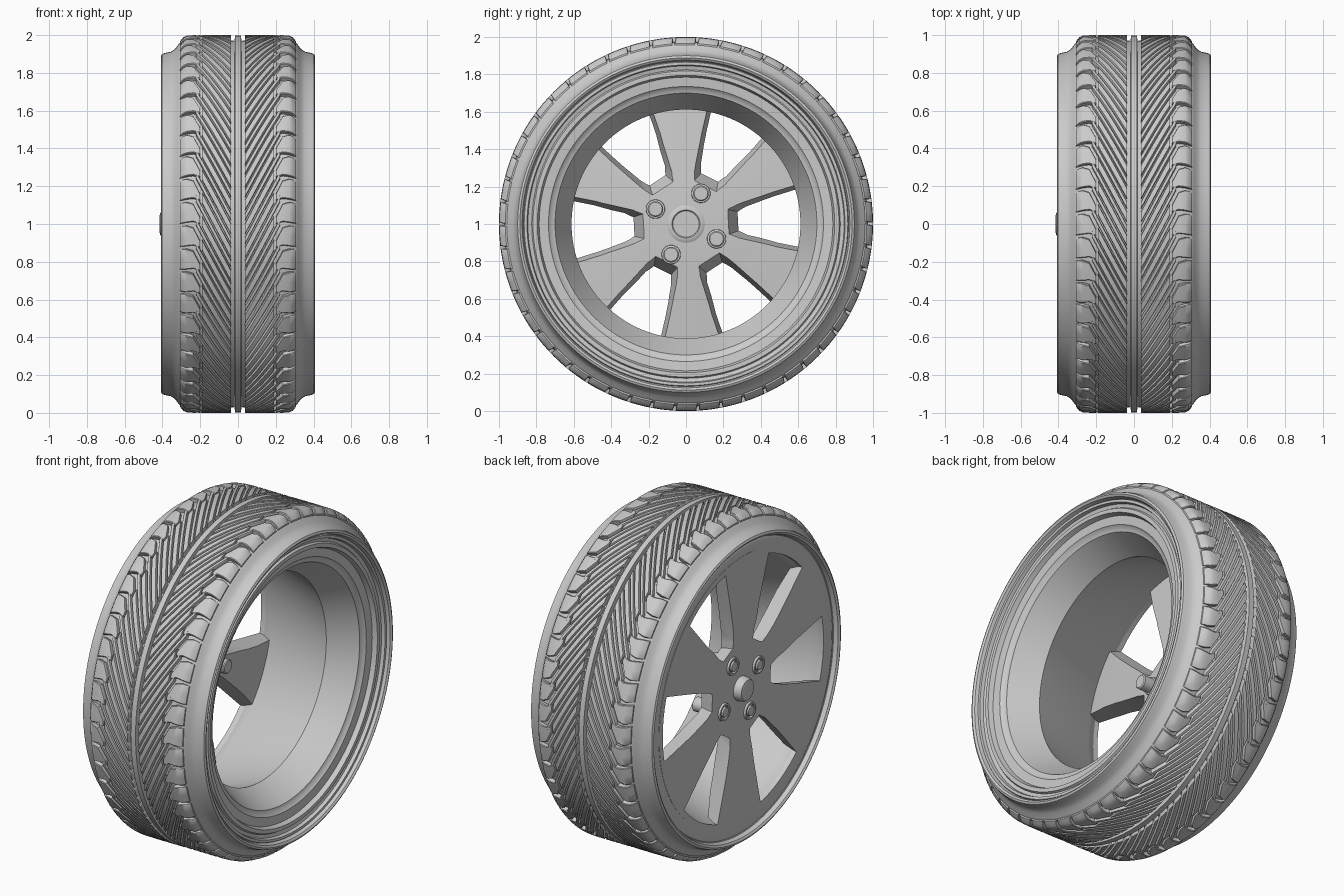
import bpy, bmesh
from math import sin, cos, pi, radians
from mathutils import Vector

cube = bpy.data.objects.get("Cube")
if cube:
    bpy.data.objects.remove(cube)

grey = bpy.data.materials.new("plain grey")
grey.use_nodes = True
GREY = (0.6, 0.6, 0.6, 1)
grey.diffuse_color = GREY
grey.node_tree.nodes["Principled BSDF"].inputs["Base Color"].default_value = GREY


def finish(name, bm, angle=35):
    """Turn a bmesh into a shaded object."""
    bmesh.ops.remove_doubles(bm, verts=bm.verts, dist=0.0002)
    bmesh.ops.recalc_face_normals(bm, faces=bm.faces)
    mesh = bpy.data.meshes.new(name)
    bm.to_mesh(mesh)
    bm.free()
    mesh.materials.append(grey)
    ob = bpy.data.objects.new(name, mesh)
    bpy.context.collection.objects.link(ob)
    bpy.ops.object.select_all(action='DESELECT')
    ob.select_set(True)
    bpy.context.view_layer.objects.active = ob
    bpy.ops.object.shade_smooth_by_angle(angle=radians(angle))
    return ob


def polar(x, r, a):
    """Point on the wheel: a = 0 at the front, rising with a."""
    return Vector((x, -r * cos(a), 1 + r * sin(a)))


def lathe(name, profile, steps=96, y=0, z=1, closed=False):
    """Spin (x, radius) points about an axis along x."""
    bm = bmesh.new()
    vs = [bm.verts.new((x, y, z + r)) for x, r in profile]
    pairs = list(zip(vs, vs[1:])) + ([(vs[-1], vs[0])] if closed else [])
    es = [bm.edges.new(p) for p in pairs]
    bmesh.ops.spin(bm, geom=vs + es, cent=(0, y, z), axis=(1, 0, 0),
                   angle=2 * pi, steps=steps, use_duplicate=False)
    return finish(name, bm)


# Tyre body: half profile mirrored to the other side
half = [(0.016, 0.998), (0.018, 0.97), (0.2, 0.975), (0.27, 0.973), (0.3, 0.966),
        (0.316, 0.95), (0.332, 0.928), (0.355, 0.912), (0.385, 0.906), (0.402, 0.9),
        (0.408, 0.888), (0.4, 0.876), (0.375, 0.868), (0.36, 0.84)]
lathe("tyre_body", [(-x, r) for x, r in reversed(half)] + half, 160, closed=True)


# Tread blocks
def crown(x):
    return 1.0 - 0.4 * max(0, abs(x) - 0.2) ** 2 - 20 * max(0, abs(x) - 0.27) ** 2


def block(bm, stations):
    """Raised strip through (x, start angle, end angle) stations."""
    rows = []
    for x, a, b in stations:
        top, low, c = crown(x), crown(x) - 0.03, 0.004
        ring = [(low, a), (top - c, a), (top, a + c), (top, (a + b) / 2),
                (top, b - c), (top - c, b), (low, b)]
        rows.append([bm.verts.new(polar(x, r, t)) for r, t in ring])
    for p, q in zip(rows, rows[1:]):
        for i in range(6):
            bm.faces.new((p[i], p[i + 1], q[i + 1], q[i]))
    bm.faces.new(rows[0])
    bm.faces.new(rows[-1])


COUNT = 50
PITCH = 2 * pi / COUNT
SLOPE = 1.9


def rib(side, start, lo, hi, width):
    n = 5
    xs = [lo + (hi - lo) * i / n for i in range(n + 1)]
    return [(side * x, start + SLOPE * x, start + SLOPE * x + width) for x in xs]


bm = bmesh.new()
for k in range(COUNT):
    a = k * PITCH
    for side in (-1, 1):
        # one broad and one slim slanted rib
        block(bm, rib(side, a, 0.036, 0.19, 0.058))
        block(bm, rib(side, a + 0.073, 0.036, 0.222, 0.038))
        # shoulder block with a slanted inner tooth
        s = a + SLOPE * 0.19 + 0.01
        block(bm, [(side * 0.2, s + 0.006, s + 0.04),
                   (side * 0.237, s + 0.018, s + 0.113),
                   (side * 0.27, s + 0.014, s + 0.123),
                   (side * 0.29, s + 0.01, s + 0.12),
                   (side * 0.308, s + 0.006, s + 0.116)])
finish("tread_blocks", bm)

# Rim barrel: stepped inner flange, throat, flared front lip
lathe("rim_barrel", [(0.37, 0.872), (0.385, 0.865), (0.385, 0.85), (0.365, 0.845),
                     (0.36, 0.825), (0.372, 0.818), (0.372, 0.795), (0.345, 0.785),
                     (0.34, 0.735), (0.325, 0.72), (0.32, 0.7), (0.16, 0.612),
                     (-0.3, 0.745), (-0.365, 0.77), (-0.378, 0.785), (-0.38, 0.845),
                     (-0.37, 0.868), (-0.3, 0.85), (0.16, 0.65),
                     (0.3, 0.84)], 128, closed=True)

# Spoked disc: dished plate with six tapered windows cut out
disc = lathe("spoked_disc", [(-0.365, 0), (-0.365, 0.22), (-0.378, 0.4), (-0.381, 0.8),
                             (-0.32, 0.775), (-0.3, 0.75), (-0.28, 0.6), (-0.27, 0.28),
                             (-0.262, 0.22), (-0.262, 0)], 120)


def window_outline(inner, spread):
    """Window outline: widened by spread on each flank."""
    outer, wide = 0.765, radians(14.5) + spread / 0.765
    pts = []
    for r, deg in ((inner, 10), (inner + 0.05, 13), (0.5, 14.5)):
        pts.append((r, radians(deg) + spread / r))
    right = pts + [(outer, wide * t) for t in (1, 0.66, 0.33)]
    return right + [(outer, 0)] + [(r, -a) for r, a in reversed(right)]


bm = bmesh.new()
for k in range(6):
    turn = k * pi / 3 + radians(-3)
    front, back = [
        [bm.verts.new(polar(x, r, a + turn)) for r, a in window_outline(i, s)]
        for x, i, s in ((-0.45, 0.32, -0.016), (-0.2, 0.21, 0.04))]
    n = len(front)
    for i in range(n):
        j = (i + 1) % n
        bm.faces.new((front[i], front[j], back[j], back[i]))
    bm.faces.new(front)
    bm.faces.new(back)
cutter = finish("window_cutter", bm)
cutter.hide_render = True
cut = disc.modifiers.new("windows", 'BOOLEAN')
cut.operation = 'DIFFERENCE'
cut.solver = 'EXACT'
cut.object = cutter
bpy.context.view_layer.objects.active = disc
bpy.ops.object.modifier_apply(modifier=cut.name)
bpy.data.objects.remove(cutter)
bpy.ops.object.select_all(action='DESELECT')
disc.select_set(True)
bpy.ops.object.shade_smooth_by_angle(angle=radians(30))

# Hub: flat cap in front, low raised ring behind
lathe("hub_cap", [(-0.415, 0), (-0.415, 0.045), (-0.411, 0.06), (-0.4, 0.068),
                  (-0.36, 0.072)], 40)
lathe("hub_back_ring", [(-0.265, 0.105), (-0.252, 0.085), (-0.252, 0.075),
                        (-0.257, 0.07), (-0.257, 0)], 40)

# Lug nuts with collars in front and studs behind
for k in range(4):
    a = radians(64 + 90 * k)
    y, z = 0.182 * cos(a), 1 + 0.182 * sin(a)
    lathe("lug_collar", [(-0.36, 0.054), (-0.377, 0.05), (-0.377, 0.04), (-0.368, 0.037)],
          24, y, z)
    lathe("lug_nut", [(-0.36, 0.03), (-0.38, 0.028), (-0.382, 0.02), (-0.382, 0)], 24, y, z)
    lathe("lug_stud", [(-0.27, 0.052), (-0.25, 0.05), (-0.248, 0.042), (-0.185, 0.042),
                       (-0.18, 0.036), (-0.18, 0)], 24, y, z)
